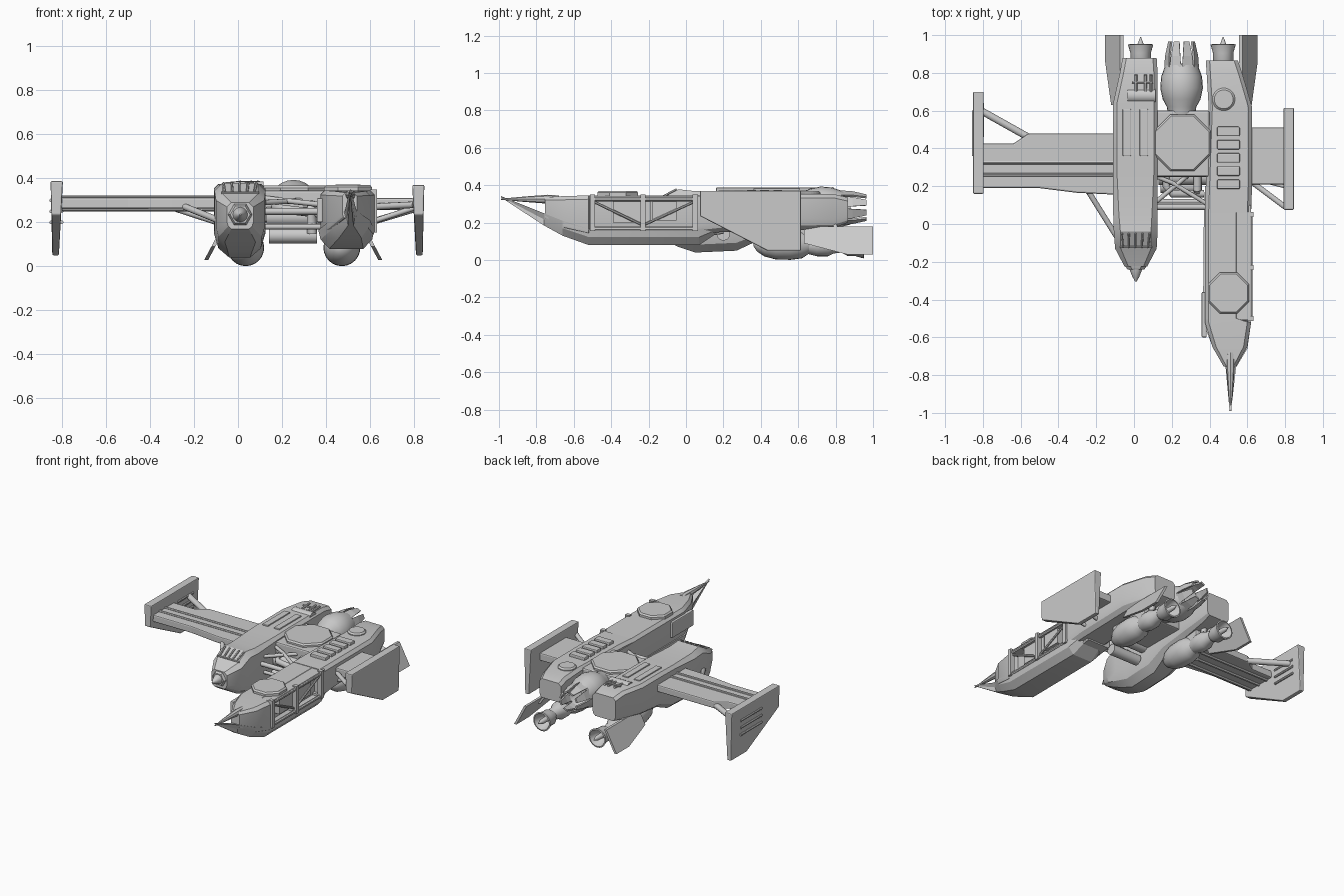
import bpy, bmesh, math
from mathutils import Vector


def loft(name, rings, smooth=None, bevel=0):
    """Skin a list of equal-length closed rings and cap both ends."""
    bm = bmesh.new()
    vs = [[bm.verts.new(p) for p in r] for r in rings]
    n = len(rings[0])
    for a, b in zip(vs, vs[1:]):
        for i in range(n):
            j = (i + 1) % n
            bm.faces.new((a[i], a[j], b[j], b[i]))
    bm.faces.new(vs[0])
    bm.faces.new(vs[-1])
    bmesh.ops.recalc_face_normals(bm, faces=bm.faces)
    me = bpy.data.meshes.new(name)
    bm.to_mesh(me)
    bm.free()
    ob = bpy.data.objects.new(name, me)
    bpy.context.collection.objects.link(ob)
    if bevel:
        m = ob.modifiers.new("bevel", 'BEVEL')
        m.width, m.segments = bevel, 2
    if smooth:
        bpy.context.view_layer.objects.active = ob
        ob.select_set(True)
        bpy.ops.object.shade_smooth_by_angle(angle=math.radians(smooth))
        ob.select_set(False)
    return ob


def hull(name, secs):
    """Chamfered sections: y, x left, x right, z low, z high, low chamfer, high chamfer."""
    rings = []
    for y, l, r, b, t, c, d in secs:
        h = (t - b) * .45
        rings.append([(x, y, z) for x, z in (
            (l + c, b), (r - c, b), (r - c * .3, b + min(c * .6, h)), (r, b + min(c * 1.6, h)), (r, t - d),
            (r - d, t), (l + d, t), (l, t - d), (l, b + min(c * 1.6, h)), (l + c * .3, b + min(c * .6, h)))])
    return loft(name, rings, 25)


def lathe(name, cx, cz, prof, n=24):
    """Revolve (y, radius) pairs about an axis along y."""
    return loft(name, [[(cx + r * math.cos(2 * math.pi * i / n), y, cz + r * math.sin(2 * math.pi * i / n))
                        for i in range(n)] for y, r in prof], 35)


def box(name, x0, x1, y0, y1, z0, z1, bevel=0):
    return loft(name, [[(x0, y0, z), (x1, y0, z), (x1, y1, z), (x0, y1, z)] for z in (z0, z1)], bevel=bevel)


def disc(name, cx, cy, z0, z1, rx, ry, n, inset=.01):
    def ring(z, k):
        return [(cx + (rx - k) * math.cos(2 * math.pi * (i + .5) / n),
                 cy + (ry - k) * math.sin(2 * math.pi * (i + .5) / n), z) for i in range(n)]
    return loft(name, [ring(z0, 0), ring(z1 - inset, 0), ring(z1, inset)])


def tube(name, pts, r, n=10):
    """Round bar through a short path of points."""
    pts = [Vector(p) for p in pts]
    rings = []
    for i, p in enumerate(pts):
        d = (pts[min(i + 1, len(pts) - 1)] - pts[max(i - 1, 0)]).normalized()
        u = d.cross(Vector((.31, .17, .93))).normalized()
        v = d.cross(u)
        rings.append([p + r * (u * math.cos(2 * math.pi * k / n) + v * math.sin(2 * math.pi * k / n))
                      for k in range(n)])
    return loft(name, rings, 40)


# Left hull with cockpit
hull("left_hull", [
    (-.225, -.05, .07, .17, .29, .02, .02), (-.13, -.10, .12, .11, .33, .04, .03),
    (-.04, -.107, .125, .07, .378, .06, .035), (.05, -.11, .125, .04, .368, .07, .03),
    (.27, -.11, .125, .05, .372, .07, .02), (.42, -.11, .125, .12, .375, .05, .02),
    (.64, -.11, .125, .15, .375, .04, .02), (.80, -.075, .125, .17, .375, .03, .02),
    (.88, -.06, .12, .19, .355, .02, .02)])
lathe("nose_collar", .01, .235, [(-.24, .045), (-.225, .055), (-.20, .055)], 6)
lathe("nose_cone", .01, .235, [(-.305, .004), (-.28, .018), (-.235, .036), (-.21, .036)], 12)
for i in range(5):
    x = -.065 + i * .037
    tube("canopy_frame", [(x * .9, -.125, .338), (x, -.05, .378)], .006, 6)
tube("canopy_sill", [(-.075, -.122, .335), (.095, -.122, .335)], .006, 6)
for x in (-.06, .03):
    box("left_top_panel", x, x + .044, .36, .61, .36, .383, .004)
tube("sensor_drum", [(-.035, .68, .345), (.115, .68, .345)], .042, 16)
box("sensor_base", -.035, .115, .62, .74, .34, .365)
for x in (.01, .06, .09):
    tube("sensor_mast", [(x, .70, .375), (x, .79, .382)], .008, 8)
tube("sensor_bar", [(-.01, .75, .38), (.1, .75, .38)], .007, 8)

# Right hull: lower boat-shaped keel, upper body, roof and rear block
loft("right_keel", [[(l, y, t), (r, y, t), (r - .01, y, (t + b) / 2), (r - k, y, b), (l + k, y, b),
                     (l + .01, y, (t + b) / 2)] for y, l, r, t, b, k in (
    (-.99, .506, .514, .342, .335, .003), (-.76, .485, .54, .25, .185, .015), (-.66, .42, .60, .21, .13, .04),
    (-.52, .365, .62, .165, .08, .05), (.07, .37, .62, .165, .08, .05), (.16, .375, .60, .18, .14, .05))], 20)
lathe("nose_spike", .511, .325, [(-.99, .003), (-.88, .013), (-.74, .024), (-.68, .02)], 8)
hull("right_front_body", [
    (-.755, .475, .54, .22, .335, .01, .015), (-.65, .415, .60, .17, .342, .01, .02),
    (-.52, .375, .62, .14, .345, .01, .02), (-.50, .375, .56, .14, .345, .01, .02),
    (.06, .375, .56, .12, .345, .01, .02), (.2, .375, .56, .14, .345, .01, .02)])
box("bay_roof", .50, .62, -.51, .1, .318, .343, .006)
hull("right_rear_body", [
    (.06, .375, .62, .14, .348, .03, .02), (.2, .38, .625, .15, .352, .04, .02),
    (.62, .395, .625, .16, .352, .04, .02), (.79, .385, .575, .17, .352, .03, .02),
    (.865, .38, .55, .20, .335, .02, .02)])
box("nose_cheek", .358, .385, -.60, -.36, .2, .31, .006)
disc("right_front_hatch", .50, -.365, .33, .37, .118, .118, 8)
disc("right_rear_hatch", .475, .66, .34, .368, .06, .06, 24)
for i in range(5):
    box("vent_slat", .44, .56, .185 + i * .07, .235 + i * .07, .345, .372, .006)

# Cage and equipment in the open side bay
for y in (-.5, -.23, .05):
    box("bay_post", .60, .632, y - .014, y + .014, .155, .35)
    box("bay_foot", .55, .63, y - .012, y + .012, .155, .18)
for z in (.168, .325):
    tube("bay_rail", [(.615, -.5, z), (.615, .06, z)], .012, 8)
tube("bay_brace", [(.61, -.49, .31), (.61, -.24, .19)], .008, 8)
tube("bay_brace", [(.61, -.22, .19), (.61, .04, .31)], .008, 8)
box("bay_crate", .55, .60, -.39, -.19, .20, .32)
box("bay_crate", .55, .605, -.18, -.05, .21, .33)

# Bridge between the hulls
box("bridge_core", .11, .40, .25, .60, .2, .345, .01)
disc("bridge_hatch", .255, .43, .33, .367, .163, .163, 8)
tube("bridge_tank", [(.14, .2, .14), (.15, .2, .14), (.35, .2, .14), (.36, .2, .14)], .036, 16)
tube("bridge_tank_upper", [(.13, .25, .225), (.38, .25, .225)], .045, 16)
tube("bridge_pipe", [(.1, .09, .25), (.39, .09, .25)], .016)
tube("bridge_pipe", [(.1, .12, .18), (.39, .12, .18)], .012)
tube("bridge_pipe", [(.17, .3, .27), (.17, .2, .27), (.2, .16, .26), (.37, .16, .24)], .02)
tube("bridge_downpipe", [(.335, .27, .28), (.335, .18, .27), (.335, .16, .24), (.335, .17, .15)], .022)
tube("bridge_brace", [(.12, .25, .31), (.2, .22, .3), (.38, .11, .28)], .012)
tube("bridge_brace", [(.12, .12, .29), (.3, .27, .3)], .012)

# Central engine with petal nozzle
lathe("main_engine", .252, .28, [(.57, .07), (.62, .078), (.66, .1), (.72, .113), (.78, .108), (.845, .085),
                                 (.85, .075), (.76, .05)])
for i in range(8):
    a = 2 * math.pi * (i + .5) / 8

    def arc(y, r, w):
        return [(.252 + q * math.cos(a + s * w), y, .28 + q * math.sin(a + s * w))
                for q, s in ((r, -1), (r, 1), (r - .012, 1), (r - .012, -1))]
    loft("engine_petal", [arc(.83, .092, .36), arc(.89, .088, .31), (arc(.965, .072, .22))])

# Lower pods, nozzles and canted fins under each hull
for cx, s in ((.035, -1), (.472, 1)):
    lathe("engine_pod", cx, .085, [(.36, .01), (.38, .04), (.42, .066), (.48, .082), (.56, .084), (.62, .076),
                                   (.66, .05), (.70, .042)])
    box("pod_pylon", cx - .045, cx + .045, .40, .72, .09, .2, .01)
    lathe("pod_neck", cx, .08, [(.64, .045), (.70, .06), (.76, .06), (.79, .045), (.87, .035)])
    lathe("nozzle", cx, .075, [(.83, .035), (.865, .054), (.905, .054), (.95, .067), (.952, .058),
                               (.90, .042), (.86, .02)])
    lathe("nozzle_spike", cx, .075, [(.86, .02), (.95, .017), (.99, .002)], 12)
    tube("pod_stay", [(cx, .72, .1), (cx, .76, .2)], .02)
    tube("pod_stay", [(cx - .03, .68, .1), (cx - .03, .82, .2)], .012)
    x0, x1 = (-.065, -.145) if s < 0 else (.565, .645)
    fin = [(.63, .18), (1, .18), (1, .03), (.86, .03), (.63, .09)]
    loft("rear_fin", [[(x0 + (x1 - x0) * (.18 - z) / .15 + o, y, z) for y, z in fin] for o in (-.008, .01)])
    for y in (.7, .82):
        tube("fin_strut", [(x0 - s * .03, y - .04, .22), (x0 + s * .02, y, .13)], .012)

# Side wings
wing = [(-.81, .19), (-.81, .425), (-.64, .425), (-.56, .478), (-.09, .478), (-.09, .155), (-.30, .165), (-.50, .19)]
loft("left_wing", [[(x, y, z) for x, y in wing] for z in (.262, .312)], bevel=.008)
for y in (.26, .325):
    tube("left_wing_rail", [(-.8, y, .313), (-.1, y, .313)], .009, 8)
for y in (.22, .3, .38):
    tube("left_wing_under_rail", [(-.8, y, .262), (-.1, y, .262)], .012, 8)
box("wing_root", -.235, -.09, .17, .44, .275, .29)
box("right_wing", .60, .80, .21, .51, .255, .31, .008)
tube("left_wing_strut", [(-.56, .46, .28), (-.81, .60, .29)], .02)
tube("left_wing_root_strut", [(-.24, .17, .27), (-.09, -.07, .21)], .015)
tube("left_wing_lower_strut", [(-.28, .3, .262), (-.09, .3, .2)], .015)
tube("right_wing_strut", [(.60, .24, .27), (.80, .09, .28)], .015)
tube("right_wing_lower_strut", [(.60, .36, .2), (.80, .36, .26)], .015)
tube("right_wing_lower_strut", [(.60, .25, .2), (.80, .2, .265)], .012)

# Wing tip plates, thicker towards the top
for s, xo, y0, zt in ((-1, -.852, .16, .387), (1, .847, .075, .37)):
    prof = [(y0, zt), (y0 + .54, zt), (y0 + .54, .05), (y0 + .36, .05), (y0, .235)]
    loft("tip_plate", [[(xo - s * .008 * (zt - z) / .33, y, z) for y, z in prof],
                       [(xo - s * (.038 + .018 * (z - .05) / .33), y, z) for y, z in prof]], bevel=.006)
    for z in ((.2, .25, .3) if s < 0 else ()):
        tube("tip_plate_bar", [(xo + .004, y0 + .2, z), (xo + .004, y0 + .44, z)], .009, 8)
        tube("tip_plate_inner_bar", [(xo + .05, y0 + .3, z), (xo + .05, y0 + .48, z)], .009, 8)
